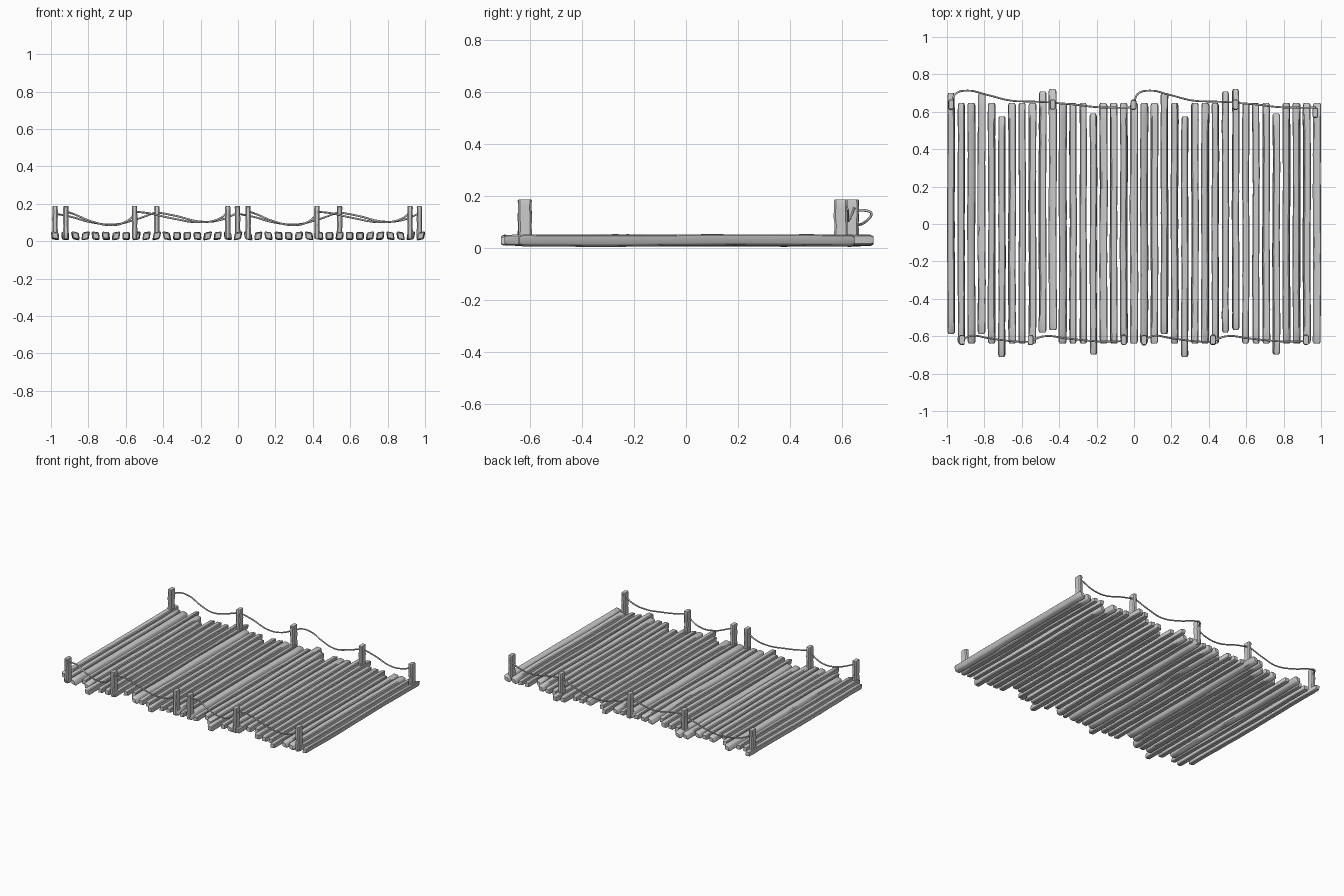
import bpy, bmesh, math, random
from mathutils import Vector

if "Cube" in bpy.data.objects:
    bpy.data.objects.remove(bpy.data.objects["Cube"])

random.seed(4)


def loft(name, rings):
    """Skin a list of closed cross-sections and cap both ends."""
    bm = bmesh.new()
    loops = [[bm.verts.new(p) for p in r] for r in rings]
    n = len(loops[0])
    for a, b in zip(loops, loops[1:]):
        for i in range(n):
            j = (i + 1) % n
            bm.faces.new((a[i], a[j], b[j], b[i]))
    bm.faces.new(loops[0])
    bm.faces.new(loops[-1])
    bmesh.ops.recalc_face_normals(bm, faces=bm.faces)
    mesh = bpy.data.meshes.new(name)
    bm.to_mesh(mesh)
    bm.free()
    ob = bpy.data.objects.new(name, mesh)
    bpy.context.collection.objects.link(ob)
    return ob


def chamfered(w, h, c):
    """Rectangle with cut corners, as 2D offsets from its centre."""
    return [(w, h - c), (w - c, h), (c - w, h), (-w, h - c),
            (-w, c - h), (c - w, -h), (w - c, -h), (w, c - h)]


def plank(i, x, y0, y1):
    n = 14
    skew = random.uniform(-0.004, 0.004)
    ph = random.uniform(0, 6.28)
    ts = [0, 0.009] + [k / n for k in range(1, n)] + [0.991, 1]
    rings = []
    for t in ts:
        s = 0.72 if t in (0, 1) else 1
        cx = x + 0.0012 * math.sin(9 * t + ph) + random.uniform(-0.0006, 0.0006)
        cz = 0.0285 + 0.0015 * math.sin(7 * t + 2 * ph)
        w = 0.0185 + random.uniform(-0.0008, 0.0008)
        h = 0.0195 + random.uniform(-0.0008, 0.0008)
        y = y0 + (y1 - y0) * t
        rings.append([(cx + s * (a + skew * b / h), y, cz + s * (b + skew * a / w))
                      for a, b in chamfered(w, h, 0.005)])
    loft(f"plank_{i:02d}", rings)


def post(name, x, y):
    rings = []
    for z, s in [(0.012, 0.9), (0.018, 1), (0.05, 1.02), (0.085, 0.95),
                 (0.12, 1.03), (0.155, 0.97), (0.182, 1), (0.187, 0.9)]:
        dx = random.uniform(-0.0008, 0.0008)
        dy = random.uniform(-0.002, 0.002)
        rings.append([(x + dx + s * a, y + dy + s * b, z)
                      for a, b in chamfered(0.0145, 0.026, 0.007)])
    loft(name, rings)


def rope(name, pts):
    cu = bpy.data.curves.new(name, 'CURVE')
    cu.dimensions = '3D'
    cu.bevel_depth = 0.005
    cu.bevel_resolution = 2
    cu.resolution_u = 6
    cu.use_fill_caps = True
    sp = cu.splines.new('BEZIER')
    sp.bezier_points.add(len(pts) - 1)
    for bp, p in zip(sp.bezier_points, pts):
        bp.co = Vector(p)
        bp.handle_left_type = bp.handle_right_type = 'AUTO'
    ob = bpy.data.objects.new(name, cu)
    bpy.context.collection.objects.link(ob)


# Deck planks: 18-plank pattern of end offsets, repeated along x
shift = {0: 0.052, 3: 0.052, 5: -0.072, 9: 0.06, 10: 0.073, 14: -0.058}
for i in range(37):
    d = shift.get(i % 18, 0) if i not in (18, 36) else 0
    plank(i, -0.978 + 0.05433 * i, -0.64 + d, 0.648 + d)

# Railing posts
for k, x in enumerate((-0.92, -0.553, -0.055, 0.054, 0.422, 0.92)):
    post(f"front_post_{k}", x, -0.62)
for k, (x, y) in enumerate(((-0.978, 0.638), (-0.434, 0.638), (-0.003, 0.638),
                            (0.543, 0.638), (0.97, 0.596))):
    post(f"back_post_{k}", x, y)

# Sagging ropes: one section, repeated for the second half
front_a = [(-0.92, -0.62, 0.16), (-0.87, -0.598, 0.142), (-0.78, -0.61, 0.105),
           (-0.66, -0.626, 0.086), (-0.59, -0.63, 0.11), (-0.553, -0.628, 0.145)]
front_b = [(-0.553, -0.626, 0.158), (-0.48, -0.60, 0.15), (-0.36, -0.612, 0.124),
           (-0.2, -0.627, 0.101), (-0.1, -0.628, 0.12), (-0.055, -0.625, 0.155)]
back_a = [(-0.975, 0.64, 0.146), (-0.955, 0.695, 0.143), (-0.89, 0.713, 0.13),
          (-0.79, 0.692, 0.102), (-0.66, 0.66, 0.09), (-0.55, 0.655, 0.115),
          (-0.434, 0.65, 0.157)]
back_b = [(-0.434, 0.648, 0.155), (-0.33, 0.64, 0.135), (-0.2, 0.625, 0.105),
          (-0.1, 0.622, 0.112), (-0.003, 0.622, 0.15)]
for h, dx in enumerate((0, 0.975)):
    for name, pts in (("front_rope_a", front_a), ("front_rope_b", front_b),
                      ("back_rope_a", back_a), ("back_rope_b", back_b)):
        rope(f"{name}_{h}", [(x + dx, y, z) for x, y, z in pts])

# Smooth shading with sharp edges kept
for ob in bpy.context.scene.objects:
    if ob.type == 'MESH':
        ob.select_set(True)
        bpy.context.view_layer.objects.active = ob
bpy.ops.object.shade_smooth_by_angle(angle=math.radians(35))
